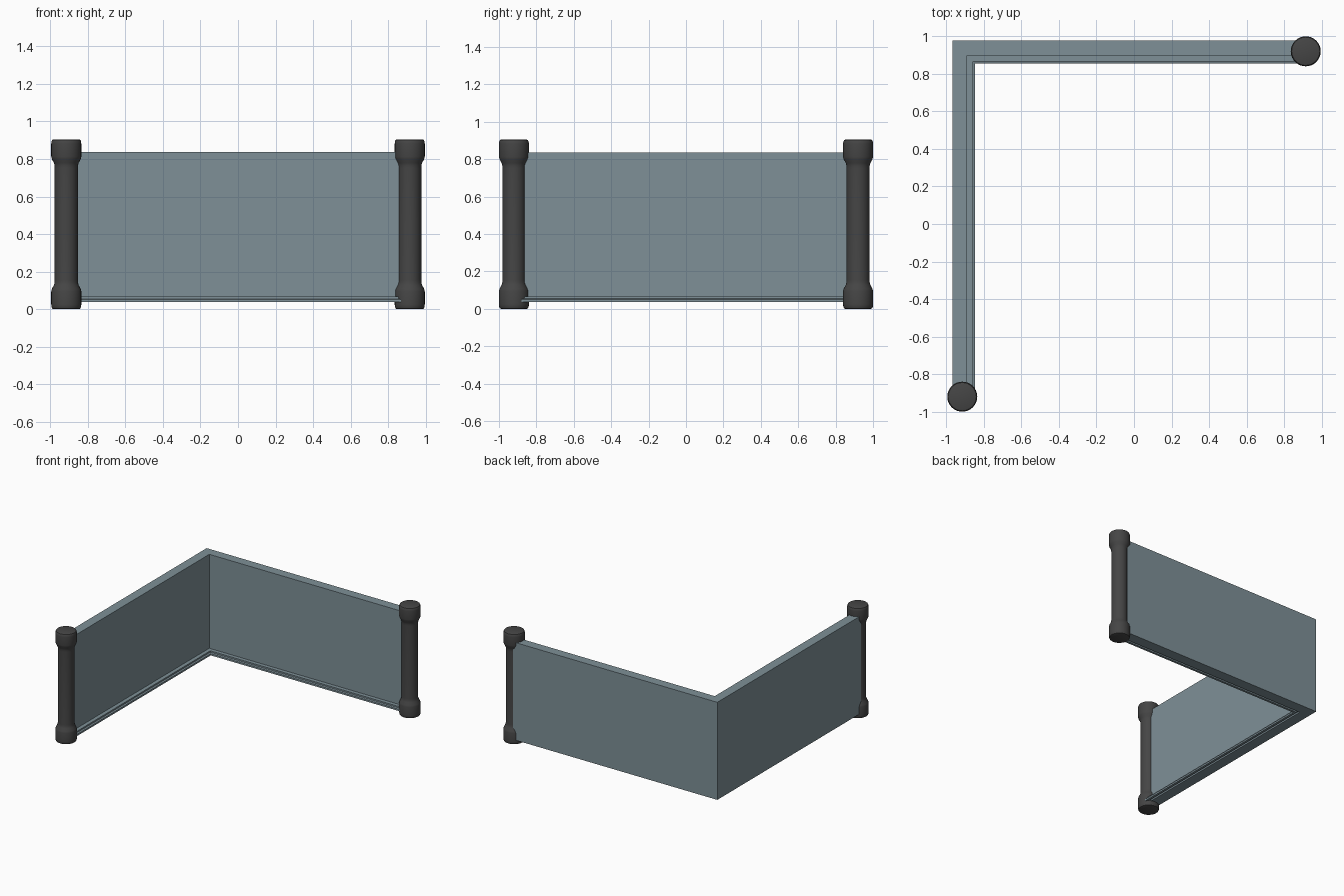
import bpy, bmesh, math

if "Cube" in bpy.data.objects:
    bpy.data.objects.remove(bpy.data.objects["Cube"])


def material(name, rgb):
    m = bpy.data.materials.new(name)
    m.diffuse_color = (*rgb, 1)
    m.use_nodes = True
    m.node_tree.nodes["Principled BSDF"].inputs["Base Color"].default_value = m.diffuse_color
    return m


def finish(name, bm, mat, smooth=False):
    bmesh.ops.recalc_face_normals(bm, faces=bm.faces)
    me = bpy.data.meshes.new(name)
    bm.to_mesh(me)
    bm.free()
    me.materials.append(mat)
    ob = bpy.data.objects.new(name, me)
    bpy.context.collection.objects.link(ob)
    if smooth:
        bpy.ops.object.select_all(action='DESELECT')
        bpy.context.view_layer.objects.active = ob
        ob.select_set(True)
        bpy.ops.object.shade_smooth_by_angle(angle=math.radians(35))
    return ob


panel_mat = material("panel_blue_grey", (0.21, 0.28, 0.31))
post_mat = material("post_dark_grey", (0.06, 0.06, 0.06))

# Corner wall: section (distance in from outer face, height) with a stepped
# foot ledge and a groove underneath, swept round a mitred corner
section = [(0, 0.037), (0.088, 0.037), (0.088, 0.05), (0.103, 0.05),
           (0.103, 0.037), (0.122, 0.037), (0.122, 0.051), (0.110, 0.055),
           (0.110, 0.067), (0.078, 0.067), (0.078, 0.837), (0, 0.837)]
OX, OY, END = -0.968, 0.977, 0.885
bm = bmesh.new()
rings = [[bm.verts.new(p) for p in ring] for ring in (
    [(END, OY - o, z) for o, z in section],
    [(OX + o, OY - o, z) for o, z in section],
    [(OX + o, -END, z) for o, z in section])]
n = len(section)
for a, b in zip(rings, rings[1:]):
    for i in range(n):
        j = (i + 1) % n
        bm.faces.new((a[i], a[j], b[j], b[i]))
bm.faces.new(rings[0])
bm.faces.new(rings[-1])
finish("corner_wall", bm, panel_mat)

# End posts: lathed shaft with flared, rounded caps
profile = [(0, 0), (0.068, 0), (0.075, 0.003), (0.079, 0.012), (0.080, 0.025),
           (0.080, 0.095), (0.077, 0.107), (0.066, 0.128), (0.0625, 0.14),
           (0.0615, 0.155), (0.0615, 0.752), (0.0625, 0.767), (0.066, 0.779),
           (0.077, 0.800), (0.080, 0.812), (0.080, 0.882), (0.079, 0.893),
           (0.075, 0.902), (0.068, 0.905), (0, 0.905)]
for name, x, y in (("right_post", 0.915, 0.92), ("left_post", -0.915, -0.92)):
    bm = bmesh.new()
    vs = [bm.verts.new((x + r, y, z)) for r, z in profile]
    es = [bm.edges.new(p) for p in zip(vs, vs[1:])]
    bmesh.ops.spin(bm, geom=vs + es, cent=(x, y, 0), axis=(0, 0, 1),
                   angle=2 * math.pi, steps=32)
    bmesh.ops.remove_doubles(bm, verts=bm.verts, dist=0.0005)
    finish(name, bm, post_mat, smooth=True)
